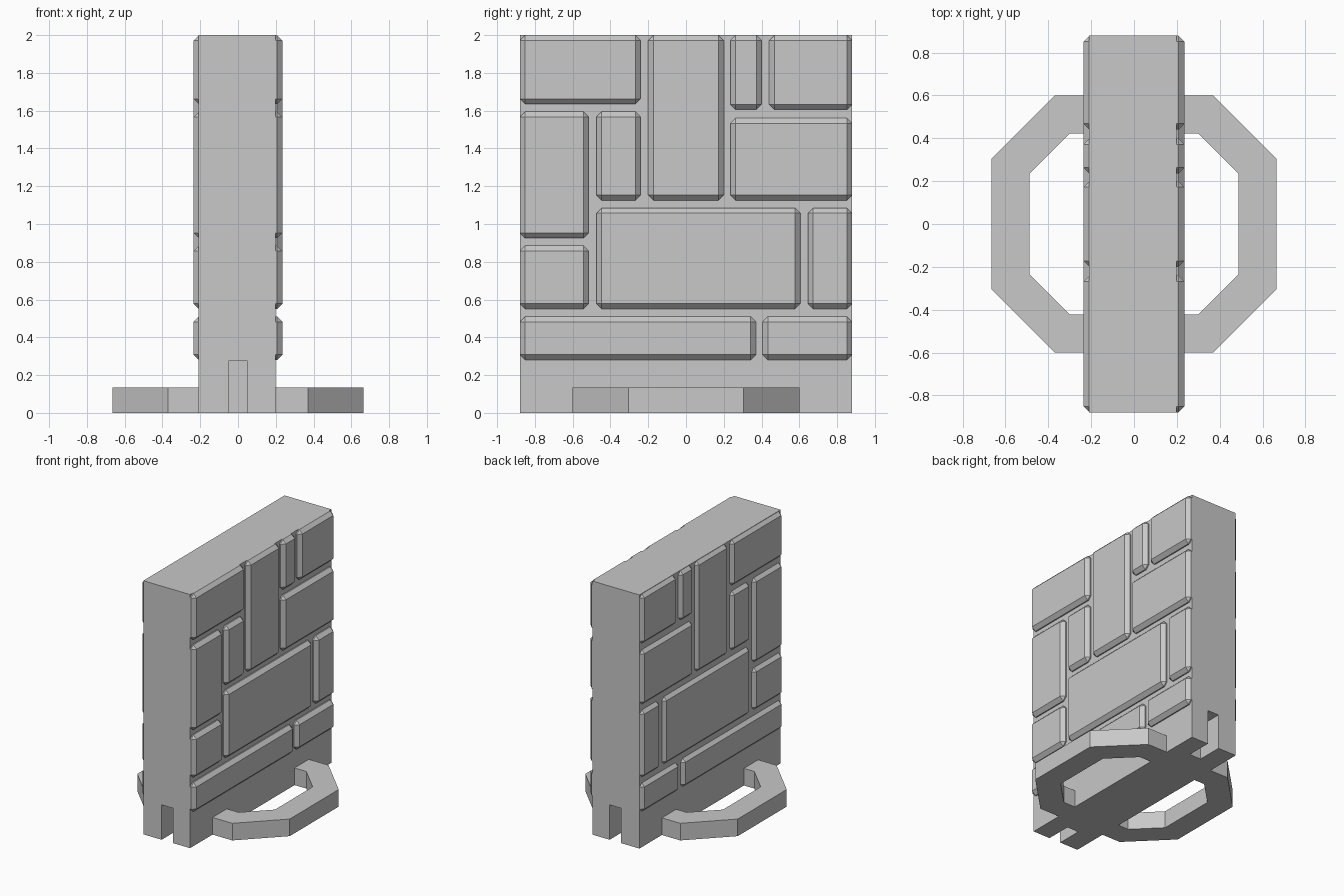
import bpy
import bmesh
import math

cube = bpy.data.objects.get("Cube")
if cube:
    bpy.data.objects.remove(cube, do_unlink=True)

# Single stone colour
stone = bpy.data.materials.new("stone grey")
GREY = (0.58, 0.58, 0.58, 1)
stone.diffuse_color = GREY
stone.use_nodes = True
stone.node_tree.nodes["Principled BSDF"].inputs["Base Color"].default_value = GREY


def add_object(name, bm):
    bmesh.ops.recalc_face_normals(bm, faces=bm.faces)
    mesh = bpy.data.meshes.new(name)
    bm.to_mesh(mesh)
    bm.free()
    mesh.materials.append(stone)
    obj = bpy.data.objects.new(name, mesh)
    bpy.context.collection.objects.link(obj)
    return obj


def add_box(name, low, high, chamfer=0):
    bm = bmesh.new()
    bmesh.ops.create_cube(bm, size=1)
    for v in bm.verts:
        v.co = [(a + b) / 2 + c * (b - a) for a, b, c in zip(low, high, v.co)]
    if chamfer:
        bmesh.ops.bevel(bm, geom=bm.edges[:], offset=chamfer, segments=1,
                        affect='EDGES', clamp_overlap=True)
    return add_object(name, bm)


def extrude_outline(name, points, axis, start, end):
    """Prism from an outline, extruded along one axis."""
    bm = bmesh.new()
    verts = []
    for u, v in points:
        co = [u, v]
        co.insert(axis, start)
        verts.append(bm.verts.new(co))
    face = bm.faces.new(verts)
    moved = bmesh.ops.extrude_face_region(bm, geom=[face])["geom"]
    for item in moved:
        if isinstance(item, bmesh.types.BMVert):
            item.co[axis] = end
    return add_object(name, bm)


HALF = 0.88
LEFT, RIGHT = -0.21, 0.198
SLOT_W, SLOT_H, SLOT_D = 0.05, 0.275, 0.2

# Wall core, and end posts notched at the foot for the connecting slots
inner = HALF - SLOT_D
add_box("wall_core", (LEFT, -inner, 0), (RIGHT, inner, 2))
notched = [(LEFT, 0), (-SLOT_W, 0), (-SLOT_W, SLOT_H), (SLOT_W, SLOT_H),
           (SLOT_W, 0), (RIGHT, 0), (RIGHT, 2), (LEFT, 2)]
for side, name in ((-1, "front_end_post"), (1, "back_end_post")):
    extrude_outline(name, notched, 1, side * inner, side * HALF)

# Chamfered stone blocks (y0, y1, z0, z1), the same on both faces
blocks = [
    (-HALF, -0.24, 1.635, 2), (-0.2, 0.2, 1.125, 2),
    (0.235, 0.4, 1.605, 2), (0.44, HALF, 1.605, 2),
    (-HALF, -0.515, 0.925, 1.595), (-0.475, -0.24, 1.125, 1.595),
    (0.235, HALF, 1.125, 1.56), (-0.475, 0.605, 0.55, 1.085),
    (0.645, HALF, 0.55, 1.085), (-HALF, -0.515, 0.55, 0.885),
    (-HALF, 0.37, 0.28, 0.51), (0.405, HALF, 0.28, 0.51),
]
for i, (y0, y1, z0, z1) in enumerate(blocks, 1):
    add_box(f"left_block_{i}", (0.14, y0, z0), (0.235, y1, z1), 0.028)
    add_box(f"right_block_{i}", (-0.235, y0, z0), (-0.14, y1, z1), 0.028)

# Octagonal foot loop on each side, running into the wall
outer = [(0, 0.6), (0.37, 0.6), (0.665, 0.305)]
hole = [(0, 0.422), (0.3, 0.422), (0.487, 0.235)]


def arc(points, s):
    return [(s * x, y) for x, y in points] + [(s * x, -y) for x, y in reversed(points)]


for s, name in ((1, "left_foot_loop"), (-1, "right_foot_loop")):
    extrude_outline(name, arc(outer, s) + arc(hole, s)[::-1], 2, 0, 0.135)
